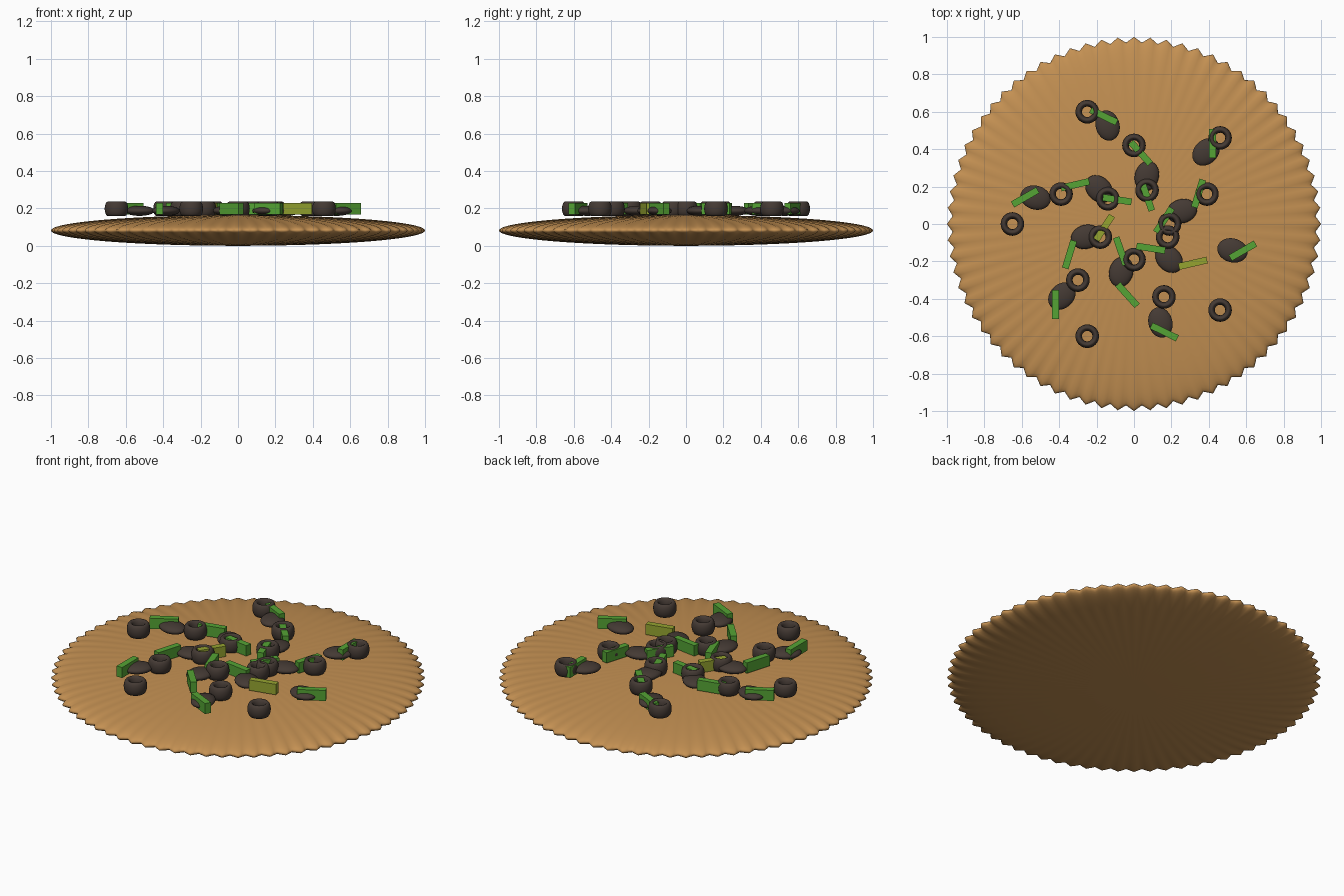
import bpy, bmesh
from math import sin, cos, pi, radians
from mathutils import Matrix

if "Cube" in bpy.data.objects:
    bpy.data.objects.remove(bpy.data.objects["Cube"])


def material(name, colour):
    m = bpy.data.materials.new(name)
    m.use_nodes = True
    m.diffuse_color = (*colour, 1)
    m.node_tree.nodes["Principled BSDF"].inputs["Base Color"].default_value = (*colour, 1)
    return m


crust = material("baked crust", (0.55, 0.28, 0.085))
dark = material("dark olive", (0.058, 0.042, 0.034))
green = material("pepper green", (0.09, 0.37, 0.035))
lime = material("yellow green", (0.30, 0.37, 0.03))


def finish(bm, name, mat, smooth=True):
    bmesh.ops.recalc_face_normals(bm, faces=bm.faces)
    mesh = bpy.data.meshes.new(name)
    for f in bm.faces:
        f.smooth = smooth
    bm.to_mesh(mesh)
    bm.free()
    mesh.materials.append(mat)
    return mesh


def place(mesh, name, x, y, z, angle=0):
    ob = bpy.data.objects.new(name, mesh)
    ob.location = (x, y, z)
    ob.rotation_euler.z = radians(angle)
    bpy.context.collection.objects.link(ob)
    return ob


# Fluted crust: a flattened sphere whose radius ripples around the rim
FLUTES, HALF_HEIGHT = 72, 0.082
bm = bmesh.new()
bmesh.ops.create_uvsphere(bm, u_segments=FLUTES * 4, v_segments=40, radius=1)
for v in bm.verts:
    lon = round(FLUTES * 4 * (Matrix.Identity(2).row[0][0] and v.co.xy.angle_signed((1, 0), 0)) / (2 * pi))
    ripple = 0.985 + 0.015 * cos(lon * pi / 2)
    v.co.x *= ripple
    v.co.y *= ripple
    v.co.z *= HALF_HEIGHT
place(finish(bm, "crust", crust), "crust", 0, 0, HALF_HEIGHT)

# Olive ring: a torus stretched upward
bm = bmesh.new()
N, M = 32, 16
grid = [[bm.verts.new(((0.0455 + 0.0175 * cos(b)) * cos(a),
                       (0.0455 + 0.0175 * cos(b)) * sin(a), 0.039 * sin(b)))
         for b in (2 * pi * j / M for j in range(M))]
        for a in (2 * pi * i / N for i in range(N))]
for i in range(N):
    for j in range(M):
        k, l = (i + 1) % N, (j + 1) % M
        bm.faces.new((grid[i][j], grid[k][j], grid[k][l], grid[i][l]))
ring = finish(bm, "olive_ring", dark)
for x, y in [(-.25, .6), (0, .42), (.46, .46), (-.39, .16), (-.14, .135), (.07, .18),
             (.39, .16), (-.65, 0), (-.18, -.07), (.19, 0), (.18, -.07), (0, -.19),
             (-.3, -.3), (.16, -.39), (.46, -.46), (-.25, -.6)]:
    place(ring, "olive_ring", x, y, 0.198)

# Flat oval slices: two circles of six, each pointing outward
bm = bmesh.new()
bmesh.ops.create_uvsphere(bm, u_segments=32, v_segments=16, radius=1)
bmesh.ops.scale(bm, vec=(0.082, 0.064, 0.027), verts=bm.verts)
slice_mesh = finish(bm, "oval_slice", dark)
for radius, start in ((0.265, 15), (0.545, 45)):
    for i in range(6):
        a = start + 60 * i
        place(slice_mesh, "oval_slice", radius * cos(radians(a)), radius * sin(radians(a)), 0.187, a)


# Pepper strips: nine pairs, each repeated by a half turn
def strip_mesh(mat):
    bm = bmesh.new()
    bmesh.ops.create_cube(bm, size=1)
    bmesh.ops.scale(bm, vec=(0.155, 0.036, 0.062), verts=bm.verts)
    return finish(bm, "pepper_strip", mat, smooth=False)


green_strip, lime_strip = strip_mesh(green), strip_mesh(lime)
strips = [(-.162, .577, -26, 0), (.42, .43, 90, 0), (.035, .38, -48, 0),
          (-.582, .143, 30, 0), (-.315, .21, 13, 1), (-.09, .13, -9, 0),
          (.07, .145, -71, 0), (.345, .163, 73, 0), (.16, .02, 57, 1)]
for x, y, angle, lime_twin in strips:
    place(green_strip, "pepper_strip", x, y, 0.198, angle)
    place(lime_strip if lime_twin else green_strip, "pepper_strip", -x, -y, 0.198, angle)
